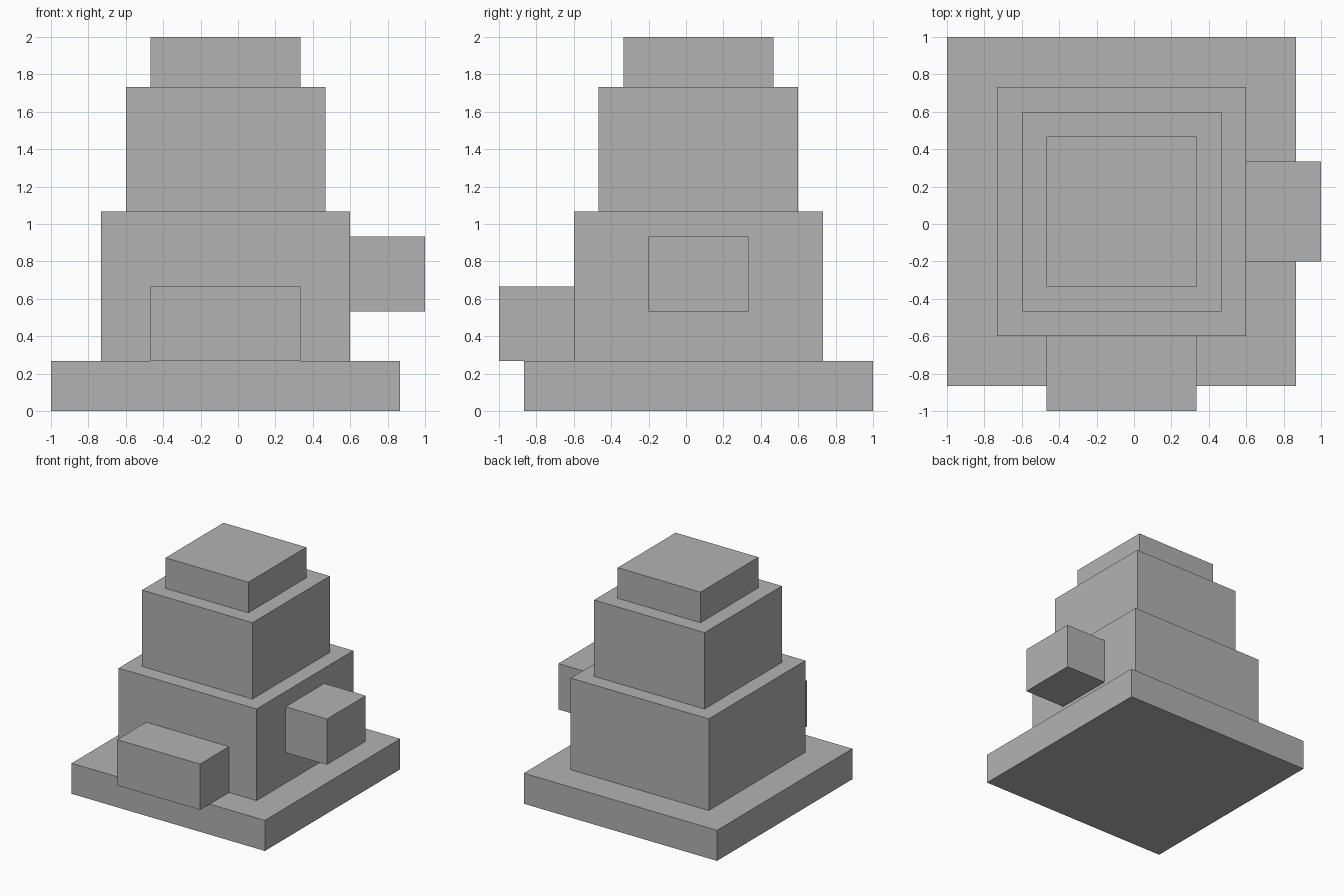
import bpy
from mathutils import Vector

default_cube = bpy.data.objects.get("Cube")
if default_cube:
    bpy.data.objects.remove(default_cube, do_unlink=True)

# Single plain grey for every part
GREY = (0.448, 0.448, 0.448, 1.0)
grey = bpy.data.materials.new("plain_grey")
grey.use_nodes = True
grey.diffuse_color = GREY
grey.node_tree.nodes["Principled BSDF"].inputs["Base Color"].default_value = GREY

UNIT = 2 / 15  # module all the blocks are sized in


def block(name, size, centre_xy, bottom):
    """Flat-sided block given in modules, resting at height bottom."""
    bpy.ops.mesh.primitive_cube_add(size=1)
    obj = bpy.context.object
    obj.name = obj.data.name = name
    size = Vector(size) * UNIT
    centre = Vector((*centre_xy, bottom)) * UNIT
    centre.z += size.z / 2
    for v in obj.data.vertices:
        v.co = v.co * size
    obj.location = centre
    obj.data.materials.append(grey)
    return obj


# Stepped tower: square tiers stacked on one shared axis
axis = (-0.5, 0.5)
bottom = 0
for name, width, height in (("base_slab", 14, 2), ("lower_tier", 10, 6),
                            ("upper_tier", 8, 5), ("top_cap", 6, 2)):
    block(name, (width, width, height), axis, bottom)
    bottom += height

# Blocks projecting from the lower tier
block("front_block", (6, 3, 3), (-0.5, -6), 2)
block("left_side_block", (3, 4, 3), (6, 0.5), 4)
